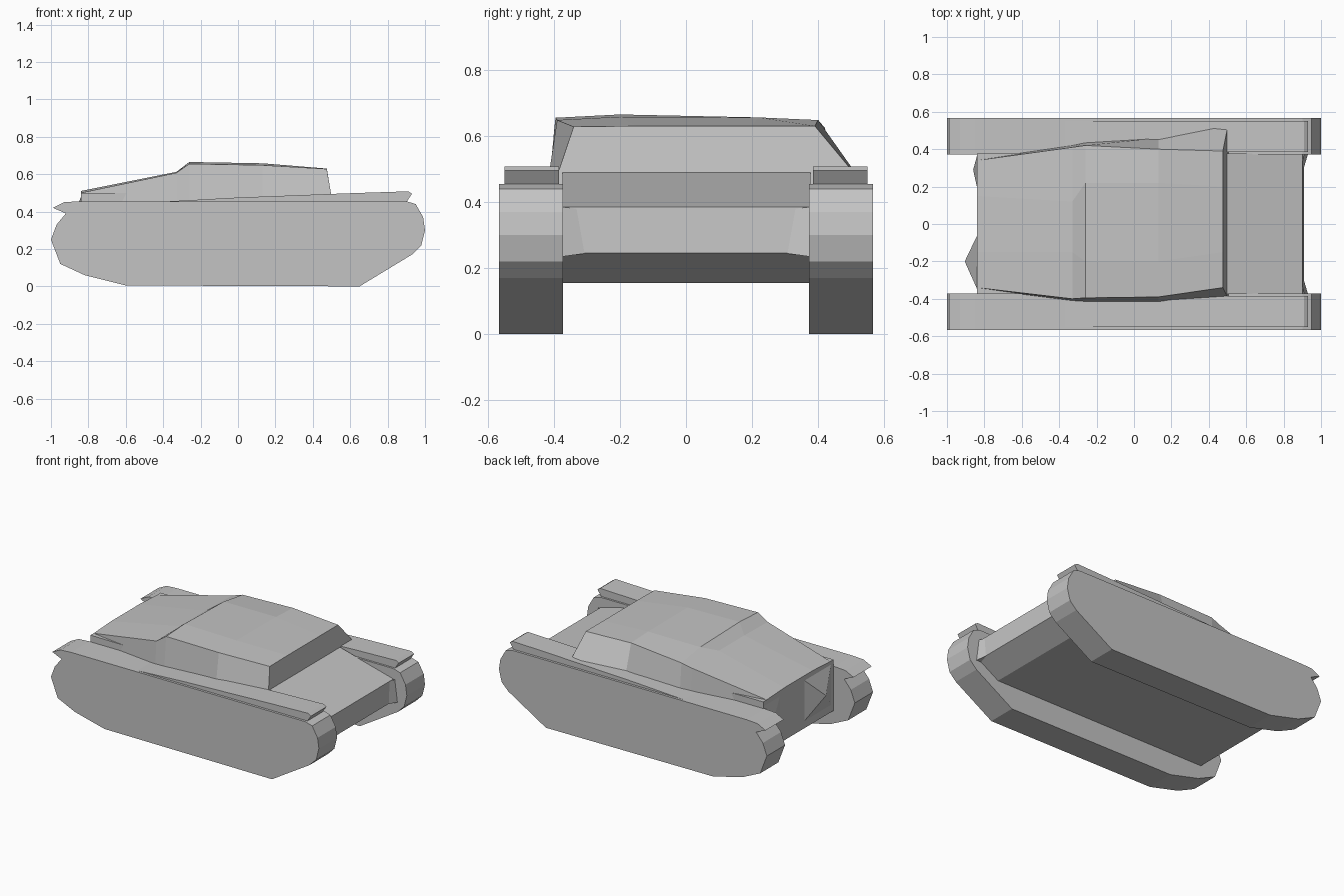
import bpy, bmesh

if "Cube" in bpy.data.objects:
    bpy.data.objects.remove(bpy.data.objects["Cube"])

grey = bpy.data.materials.new("plain_grey")
grey.diffuse_color = (0.55, 0.55, 0.55, 1)
grey.use_nodes = True
grey.node_tree.nodes["Principled BSDF"].inputs["Base Color"].default_value = grey.diffuse_color


def finish(name, bm):
    bmesh.ops.remove_doubles(bm, verts=bm.verts, dist=0.0005)
    bmesh.ops.recalc_face_normals(bm, faces=bm.faces)
    mesh = bpy.data.meshes.new(name)
    bm.to_mesh(mesh)
    bm.free()
    mesh.materials.append(grey)
    obj = bpy.data.objects.new(name, mesh)
    bpy.context.collection.objects.link(obj)
    return obj


def loft(name, sections):
    """Skin a row of equal-length closed cross-sections and cap both ends."""
    bm = bmesh.new()
    rings = [[bm.verts.new(p) for p in s] for s in sections]
    n = len(rings[0])
    for a, b in zip(rings, rings[1:]):
        for i in range(n):
            j = (i + 1) % n
            bm.faces.new((a[i], a[j], b[j], b[i]))
    bm.faces.new(rings[0])
    bm.faces.new(rings[-1])
    return finish(name, bm)


def extrude_y(name, profile, y0, y1):
    return loft(name, [[(x, y, z) for x, z in profile] for y in (y0, y1)])


# Track units: solid side profile with a notched tail flap
track = [(-0.60, 0.005), (0.65, 0.0), (0.93, 0.17), (0.98, 0.22), (1.0, 0.30),
         (0.99, 0.37), (0.95, 0.44), (0.90, 0.455), (-0.85, 0.455), (-0.93, 0.45),
         (-0.99, 0.42), (-0.92, 0.39), (-0.97, 0.33), (-1.0, 0.25),
         (-0.95, 0.12), (-0.82, 0.06)]

# Fenders: thin wedge rising towards the nose, undercut at the tip
fender = [(-0.55, 0.445), (0.90, 0.45), (0.93, 0.495), (0.91, 0.508),
          (0.60, 0.498), (0.0, 0.475)]

for side, s in (("front", -1), ("back", 1)):
    extrude_y(side + "_track", track, s * 0.372, s * 0.566)
    extrude_y(side + "_fender", fender, s * 0.385, s * 0.55)

# Hull tub between the tracks
hull = [(-0.84, 0.155), (0.76, 0.155), (0.91, 0.245), (0.90, 0.385),
        (0.50, 0.49), (-0.84, 0.50)]
extrude_y("hull", hull, -0.373, 0.376)

# Superstructure: base y, edge y/z, inner roof y/z for each side
stations = [
    # x,   front base, edge y, edge z, roof y, roof z | roof y, roof z, edge y, edge z, base y
    (-0.84, -0.345, -0.34, 0.50, -0.15, 0.51, 0.15, 0.51, 0.34, 0.50, 0.345),
    (-0.33, -0.41, -0.40, 0.607, -0.15, 0.612, 0.12, 0.612, 0.41, 0.605, 0.42),
    (-0.26, -0.415, -0.395, 0.655, -0.20, 0.665, 0.22, 0.655, 0.42, 0.625, 0.435),
    (0.13, -0.42, -0.39, 0.648, -0.20, 0.658, 0.22, 0.656, 0.40, 0.648, 0.46),
    (0.475, -0.40, -0.34, 0.628, -0.15, 0.63, 0.20, 0.63, 0.39, 0.63, 0.54),
]
sections = []
for x, b0, e0, ez0, r0, rz0, r1, rz1, e1, ez1, b1 in stations:
    bx = 0.505 if x > 0.4 else x    # sloped end wall
    sections.append([(bx, b0, 0.45), (x, e0, ez0), (x, r0, rz0),
                     (x, r1, rz1), (x, e1, ez1), (bx, b1, 0.45)])
loft("superstructure", sections)


# Small pointed bulges on the tail plate
def bulge(name, y0, y1, apex):
    bm = bmesh.new()
    base = [bm.verts.new((-0.838, y, z)) for y, z in
            ((y0, 0.20), (y1, 0.20), (y1, 0.48), (y0, 0.48))]
    tip = bm.verts.new(apex)
    bm.faces.new(base)
    for i in range(4):
        bm.faces.new((base[i], base[(i + 1) % 4], tip))
    finish(name, bm)


bulge("tail_bulge_front", -0.35, -0.06, (-0.905, -0.20, 0.34))
bulge("tail_bulge_back", 0.19, 0.37, (-0.86, 0.29, 0.36))

# Gusset fillets joining the nose plate to the tracks
for side, s in (("front", -1), ("back", 1)):
    loft(side + "_nose_gusset", [
        [(0.85, s * 0.373, 0.235), (0.93, s * 0.373, 0.235), (0.91, s * 0.373, 0.385)],
        [(0.85, s * 0.30, 0.24), (0.908, s * 0.30, 0.245), (0.90, s * 0.33, 0.38)]])
